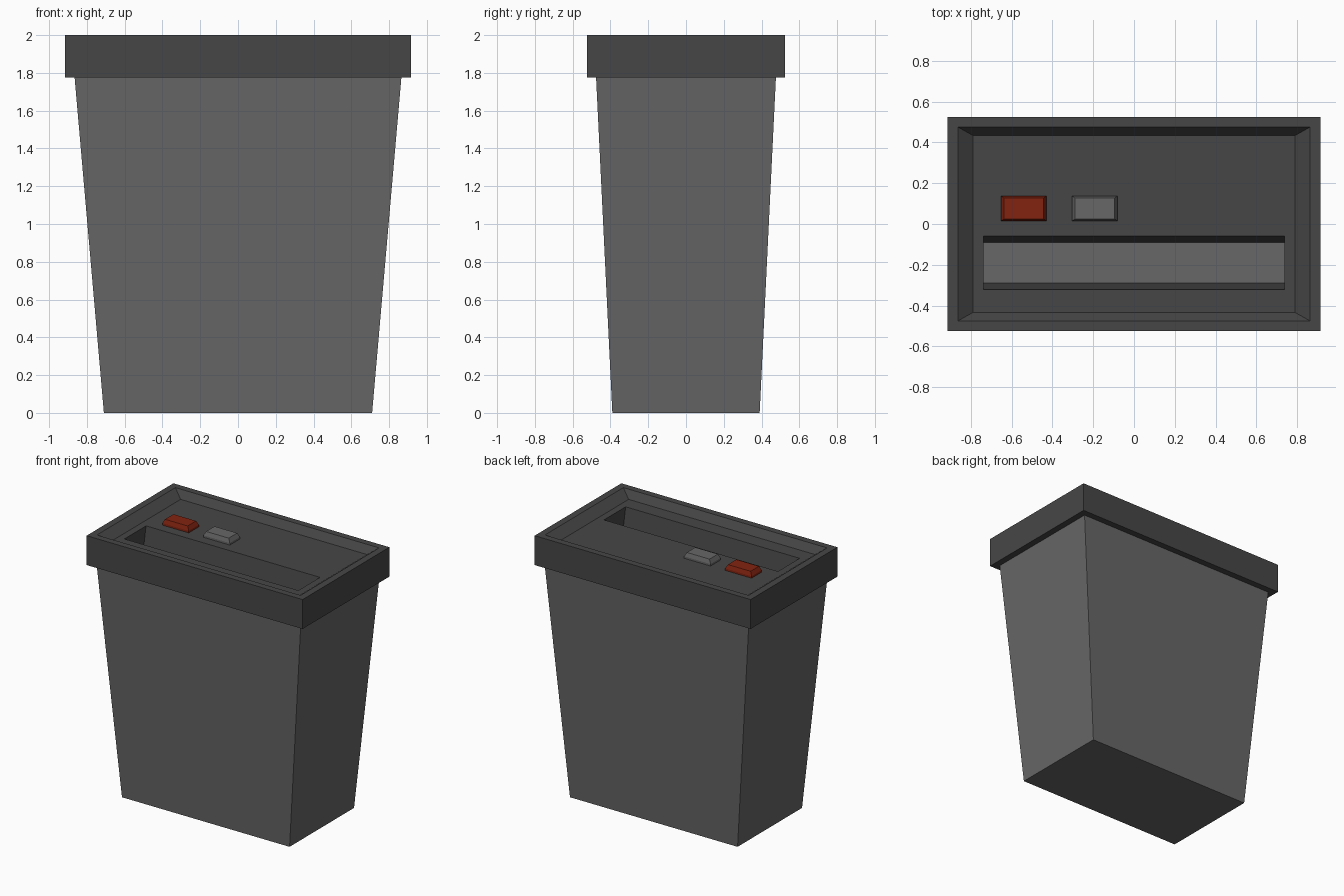
import bpy
import bmesh

if "Cube" in bpy.data.objects:
    bpy.data.objects.remove(bpy.data.objects["Cube"])


def material(name, rgb):
    m = bpy.data.materials.new(name)
    m.diffuse_color = (*rgb, 1)
    m.use_nodes = True
    m.node_tree.nodes["Principled BSDF"].inputs["Base Color"].default_value = m.diffuse_color
    return m


body_grey = material("mid grey", (0.135, 0.135, 0.135))
lid_grey = material("dark grey", (0.062, 0.062, 0.062))
red = material("dark red", (0.23, 0.017, 0.005))
black = material("black", (0.004, 0.004, 0.004))


def rect_loft(name, rings, mats, cap_start=True, cap_end_mat=0):
    """Skin a list of (x0, x1, y0, y1, z) rectangles, going upward on the outside."""
    bm = bmesh.new()
    loops = [[bm.verts.new(p) for p in ((x0, y0, z), (x1, y0, z), (x1, y1, z), (x0, y1, z))]
             for x0, x1, y0, y1, z in rings]
    for a, b in zip(loops, loops[1:]):
        for i in range(4):
            j = (i + 1) % 4
            bm.faces.new((a[i], a[j], b[j], b[i]))
    if cap_start:
        bm.faces.new(loops[0][::-1])
    bm.faces.new(loops[-1]).material_index = cap_end_mat
    me = bpy.data.meshes.new(name)
    bm.to_mesh(me)
    bm.free()
    for m in mats:
        me.materials.append(m)
    ob = bpy.data.objects.new(name, me)
    bpy.context.collection.objects.link(ob)
    return ob


def centred(hx, hy, z):
    return (-hx, hx, -hy, hy, z)


LID_Z, PANEL_Z = 1.775, 1.945

# tapered bin
rect_loft("bin", [centred(0.71, 0.39, 0), centred(0.865, 0.476, LID_Z)], [body_grey])

# lid: underside lip, outer wall, rim, sloped recess, panel, feed slot with black bottom
rect_loft("lid", [
    centred(0.862, 0.474, LID_Z),
    centred(0.915, 0.525, LID_Z),
    centred(0.915, 0.525, 2.0),
    centred(0.863, 0.475, 2.0),
    centred(0.79, 0.434, PANEL_Z),
    (-0.737, 0.737, -0.322, -0.06, PANEL_Z),
    (-0.737, 0.737, -0.247, -0.135, PANEL_Z - 0.4),
], [lid_grey, black], cap_start=False, cap_end_mat=1)

# chamfered buttons on the panel
for name, x, mat in (("power_button", -0.54, red), ("reverse_button", -0.192, body_grey)):
    rings = [(x - hx, x + hx, 0.076 - hy, 0.076 + hy, z)
             for hx, hy, z in ((0.112, 0.061, PANEL_Z - 0.003), (0.112, 0.061, PANEL_Z + 0.015),
                               (0.096, 0.051, PANEL_Z + 0.045))]
    rect_loft(name, rings, [mat])
